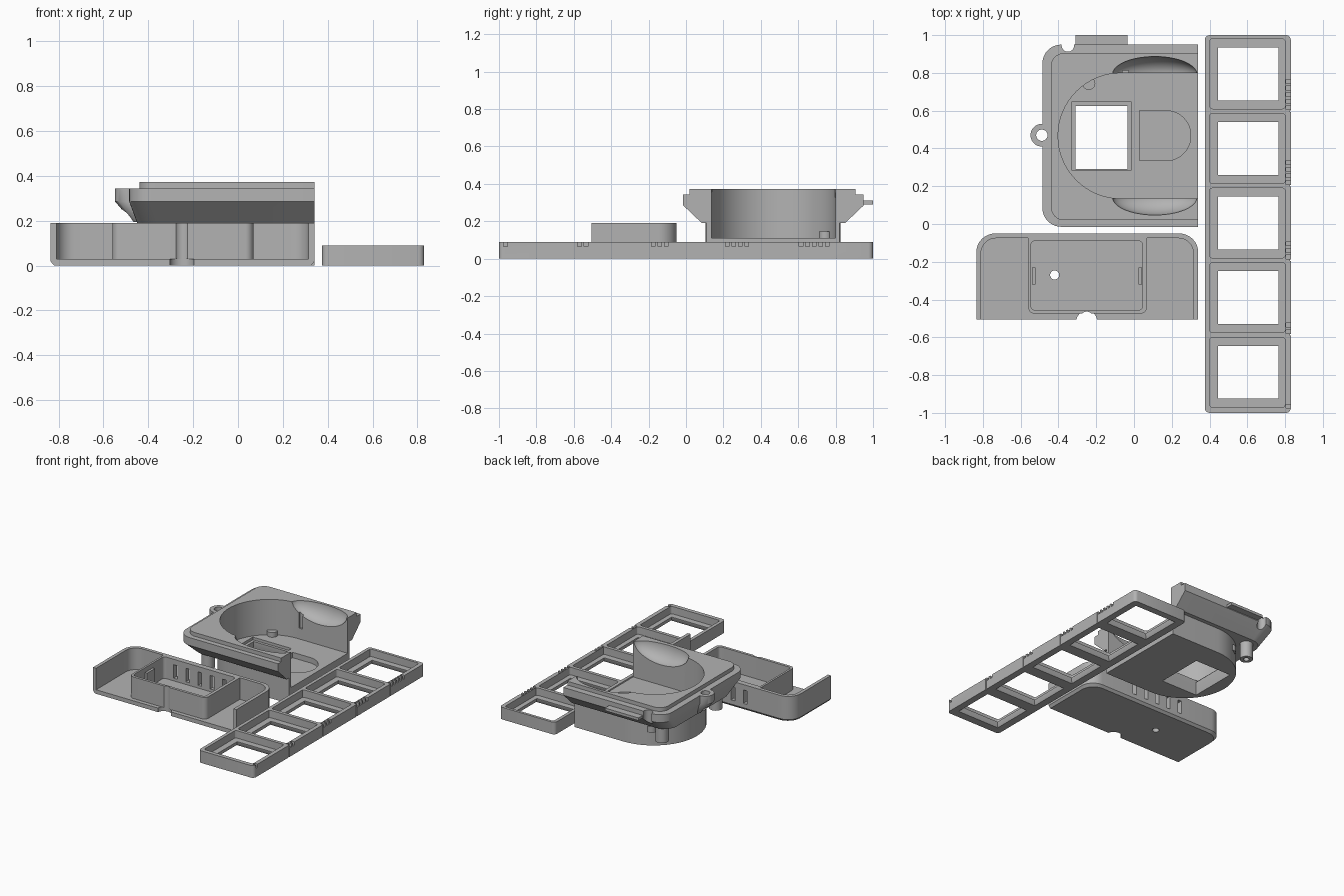
import bpy, bmesh, math
from mathutils import Vector

if "Cube" in bpy.data.objects:
    bpy.data.objects.remove(bpy.data.objects["Cube"])

grey = bpy.data.materials.new("plastic grey")
grey.diffuse_color = (0.45, 0.45, 0.45, 1)
grey.use_nodes = True
grey.node_tree.nodes["Principled BSDF"].inputs["Base Color"].default_value = grey.diffuse_color


def rrect(x0, y0, x1, y1, r=(0, 0, 0, 0), n=8):
    """Rounded rectangle; radii in order right-back, left-back, left-front, right-front."""
    pts = []
    for i, (cx, cy, sx, sy) in enumerate([(x1, y1, -1, -1), (x0, y1, 1, -1),
                                          (x0, y0, 1, 1), (x1, y0, -1, 1)]):
        if r[i] == 0:
            pts.append((cx, cy))
            continue
        for k in range(n + 1):
            a = math.pi / 2 * (i + k / n)
            pts.append((cx + sx * r[i] + r[i] * math.cos(a), cy + sy * r[i] + r[i] * math.sin(a)))
    return pts


def circle(cx, cy, r, n=32):
    return [(cx + r * math.cos(2 * math.pi * k / n), cy + r * math.sin(2 * math.pi * k / n))
            for k in range(n)]


def stadium(cx, cy, r, x1, n=32):
    """Half circle on the left running straight to x1 on the right."""
    arc = [(cx + r * math.cos(a), cy + r * math.sin(a))
           for a in (math.pi / 2 + math.pi * k / n for k in range(n + 1))]
    return [(x1, cy - r), (x1, cy + r)] + arc


def finish(name, bm):
    bmesh.ops.recalc_face_normals(bm, faces=bm.faces)
    me = bpy.data.meshes.new(name)
    bm.to_mesh(me)
    bm.free()
    me.materials.append(grey)
    ob = bpy.data.objects.new(name, me)
    bpy.context.collection.objects.link(ob)
    return ob


def loft(name, rings):
    """Closed solid through (outline, z) rings with equal point counts."""
    bm = bmesh.new()
    vs = [[bm.verts.new((x, y, z)) for x, y in pts] for pts, z in rings]
    n = len(vs[0])
    for a, b in zip(vs, vs[1:]):
        for i in range(n):
            bm.faces.new((a[i], a[(i + 1) % n], b[(i + 1) % n], b[i]))
    bm.faces.new(vs[0])
    bm.faces.new(vs[-1])
    return finish(name, bm)


def prism(name, pts, z0, z1):
    return loft(name, [(pts, z0), (pts, z1)])


def box(name, x0, x1, y0, y1, z0, z1):
    return prism(name, rrect(x0, y0, x1, y1), z0, z1)


def ellipsoid(name, c, r):
    bm = bmesh.new()
    bmesh.ops.create_uvsphere(bm, u_segments=40, v_segments=24, radius=1)
    for v in bm.verts:
        v.co = Vector((c[i] + v.co[i] * r[i] for i in range(3)))
    return finish(name, bm)


def combine(ob, others, op='DIFFERENCE'):
    bpy.context.view_layer.objects.active = ob
    for o in others:
        m = ob.modifiers.new("bool", 'BOOLEAN')
        m.operation, m.object, m.solver = op, o, 'EXACT'
        bpy.ops.object.modifier_apply(modifier=m.name)
        bpy.data.objects.remove(o)


def smooth(ob):
    bpy.ops.object.select_all(action='DESELECT')
    ob.select_set(True)
    bpy.context.view_layer.objects.active = ob
    bpy.ops.object.shade_smooth_by_angle(angle=math.radians(30))


# Strip of five window frames
strip = prism("frame_strip", rrect(0.375, -1, 0.83, 1, (0.025,) * 4, 4), 0, 0.09)
cuts = []
for i in range(5):
    y = -0.785 + 0.395 * i
    cuts.append(prism("pocket", rrect(0.40, y - 0.185, 0.80, y + 0.185, (0.015,) * 4, 3), 0.035, 0.2))
    cuts.append(loft("opening", [(rrect(0.425, y - 0.16, 0.785, y + 0.16), -0.01),
                                 (rrect(0.445, y - 0.14, 0.765, y + 0.14), 0.028),
                                 (rrect(0.445, y - 0.14, 0.765, y + 0.14), 0.06)]))
    # counting notches on the right edge
    for k in range(i + 1):
        yn = -0.965 + 0.395 * i + 0.035 * k
        cuts.append(box("notch", 0.805, 0.9, yn - 0.01, yn + 0.01, 0.066, 0.2))
    # shallow seam between frames
    if i:
        ys = y - 0.1975
        cuts.append(box("seam", 0.825, 0.9, ys - 0.004, ys + 0.004, -0.1, 0.2))
combine(strip, cuts)
smooth(strip)

# Cover: floor with a wall on three sides
rad = (0.1, 0.1, 0, 0)
cover = loft("cover_shell", [(rrect(-0.82, -0.505, 0.325, -0.065, rad), 0),
                             (rrect(-0.835, -0.505, 0.34, -0.05, rad), 0.018),
                             (rrect(-0.835, -0.505, 0.34, -0.05, rad), 0.19)])
combine(cover, [prism("inside", rrect(-0.81, -0.7, 0.315, -0.075, (0.08, 0.08, 0, 0)), 0.03, 0.3)])

# Inner compartment standing in the cover
comp = prism("compartment", rrect(-0.56, -0.475, 0.068, -0.06, (0, 0, 0.035, 0.035)), 0.02, 0.19)
combine(cover, [comp], 'UNION')
cuts = [prism("hollow", rrect(-0.545, -0.455, 0.045, -0.09, (0.02,) * 4), 0.03, 0.3),
        prism("cable_notch", circle(-0.25, -0.515, 0.055), -0.1, 0.03),
        prism("cable_groove", circle(-0.25, -0.50, 0.036), 0.01, 0.3),
        prism("floor_hole", circle(-0.42, -0.27, 0.024), -0.1, 0.1)]
cuts += [box("vent", x - 0.015, x + 0.015, -0.12, 0, 0.05, 0.15)
         for x in (-0.45, -0.35, -0.25, -0.15, -0.05)]
combine(cover, cuts)
smooth(cover)
# Small clips inside the compartment
for nm, x in (("left_clip", -0.53), ("right_clip", 0.033)):
    box(nm, x - 0.009, x + 0.009, -0.32, -0.23, 0.03, 0.16)

# Tray: flange with sloped underside and raised top
R = (0, 0.1, 0.1, 0)
tray = loft("tray", [(rrect(-0.45, 0.085, 0.34, 0.85, R), 0.19),
                     (rrect(-0.485, -0.015, 0.34, 0.95, R), 0.285),
                     (rrect(-0.485, -0.015, 0.34, 0.95, R), 0.343),
                     (rrect(-0.44, 0.02, 0.34, 0.905, (0, 0.07, 0.07, 0)), 0.344),
                     (rrect(-0.44, 0.02, 0.34, 0.905, (0, 0.07, 0.07, 0)), 0.372)])
parts = [prism("housing", stadium(-0.06, 0.465, 0.355, 0.34), 0, 0.3),
         loft("strap_eye", [(circle(-0.41, 0.47, 0.06), 0.195), (circle(-0.488, 0.47, 0.06), 0.285),
                            (circle(-0.488, 0.47, 0.06), 0.343)]),
         box("latch_tab", -0.31, -0.035, 0.9, 1.0, 0.29, 0.31)]
# screw bosses below the flange
parts += [prism("boss", circle(-0.35, y, 0.045), 0.07, 0.25) for y in (0.15, 0.78)]
combine(tray, parts, 'UNION')

cuts = [prism("cavity", stadium(-0.07, 0.467, 0.332, 0.6), 0.11, 0.6),
        prism("eye_hole", circle(-0.488, 0.47, 0.03), -0.1, 0.6),
        prism("corner_notch", circle(-0.35, 0.945, 0.033), 0.25, 0.6),
        box("window_step", -0.33, -0.012, 0.285, 0.645, 0.09, 0.2),
        loft("window", [(rrect(-0.325, 0.275, -0.02, 0.64), -0.01),
                        (rrect(-0.31, 0.29, -0.035, 0.625), 0.06),
                        (rrect(-0.31, 0.29, -0.035, 0.625), 0.15)]),
        prism("thumb_recess", rrect(0.028, 0.335, 0.30, 0.60, (0.13, 0, 0, 0.13), 12), 0.07, 0.2),
        box("side_slot", -0.06, -0.03, 0.75, 0.812, 0.19, 0.32)]
cuts += [prism("boss_hole", circle(-0.35, y, 0.02), 0, 0.13) for y in (0.15, 0.78)]
# finger scoops on both sides of the cavity
cuts += [ellipsoid("scoop", (0.11, 0.467 + s * 0.325, 0.38), (0.225, 0.095, 0.12)) for s in (-1, 1)]
combine(tray, cuts)
smooth(tray)

# Small stop on the cavity floor
smooth(prism("cavity_stop", circle(-0.24, 0.745, 0.035), 0.1, 0.145))
